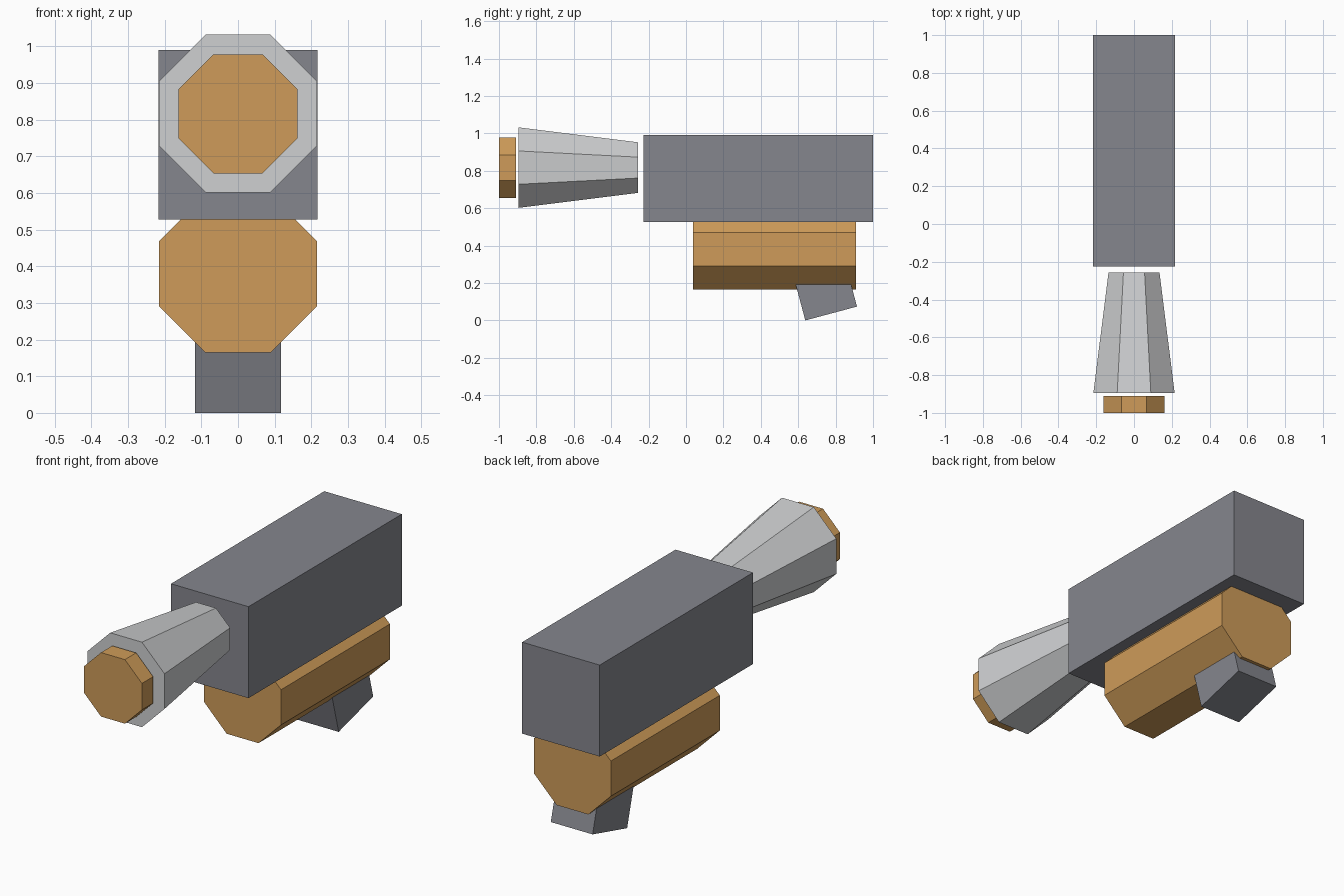
import bpy, bmesh
from math import pi, cos, radians
from mathutils import Matrix

cube = bpy.data.objects.get("Cube")
if cube:
    bpy.data.objects.remove(cube, do_unlink=True)


def material(name, rgb):
    m = bpy.data.materials.new(name)
    m.use_nodes = True
    m.diffuse_color = (*rgb, 1)
    m.node_tree.nodes["Principled BSDF"].inputs["Base Color"].default_value = (*rgb, 1)
    return m


slate = material("slate grey", (0.235, 0.24, 0.27))
light = material("light grey", (0.62, 0.63, 0.64))
amber = material("amber", (0.62, 0.33, 0.1))


def finish(name, bm, mat):
    bmesh.ops.recalc_face_normals(bm, faces=bm.faces)
    mesh = bpy.data.meshes.new(name)
    bm.to_mesh(mesh)
    bm.free()
    mesh.materials.append(mat)
    obj = bpy.data.objects.new(name, mesh)
    bpy.context.collection.objects.link(obj)
    return obj


def box(name, mat, size, center, tilt=0):
    """Box tilted about the x axis."""
    bm = bmesh.new()
    bmesh.ops.create_cube(bm, size=1, matrix=Matrix.Translation(center)
                          @ Matrix.Rotation(tilt, 4, 'X')
                          @ Matrix.Diagonal((*size, 1)))
    return finish(name, bm, mat)


def octagon(name, mat, y0, y1, z, front, back):
    """Eight-sided barrel along y; front and back are half-widths across flats."""
    bm = bmesh.new()
    k = 1 / cos(pi / 8)
    bmesh.ops.create_cone(bm, cap_ends=True, segments=8, radius1=back * k,
                          radius2=front * k, depth=y1 - y0,
                          matrix=Matrix.Translation((0, (y0 + y1) / 2, z))
                          @ Matrix.Rotation(pi / 2, 4, 'X')
                          @ Matrix.Rotation(pi / 8, 4, 'Z'))
    return finish(name, bm, mat)


# Main housing
box("body", slate, (0.434, 1.226, 0.463), (0, 0.387, 0.759))

# Flared nozzle and its end cap
octagon("nozzle", light, -0.895, -0.256, 0.817, 0.215, 0.135)
octagon("nozzle_cap", amber, -1.0, -0.91, 0.816, 0.162, 0.162)

# Drum slung beneath, and the tilted grip under it
octagon("drum", amber, 0.037, 0.908, 0.38, 0.215, 0.215)
tilt = Matrix.Rotation(radians(15), 4, 'X')
length, height = 0.286, 0.26
corner = Matrix.Translation((0, 0.638, 0)) @ tilt
box("grip", slate, (0.234, length, height),
    corner @ Matrix.Translation((0, length / 2, height / 2)).translation, radians(15))
